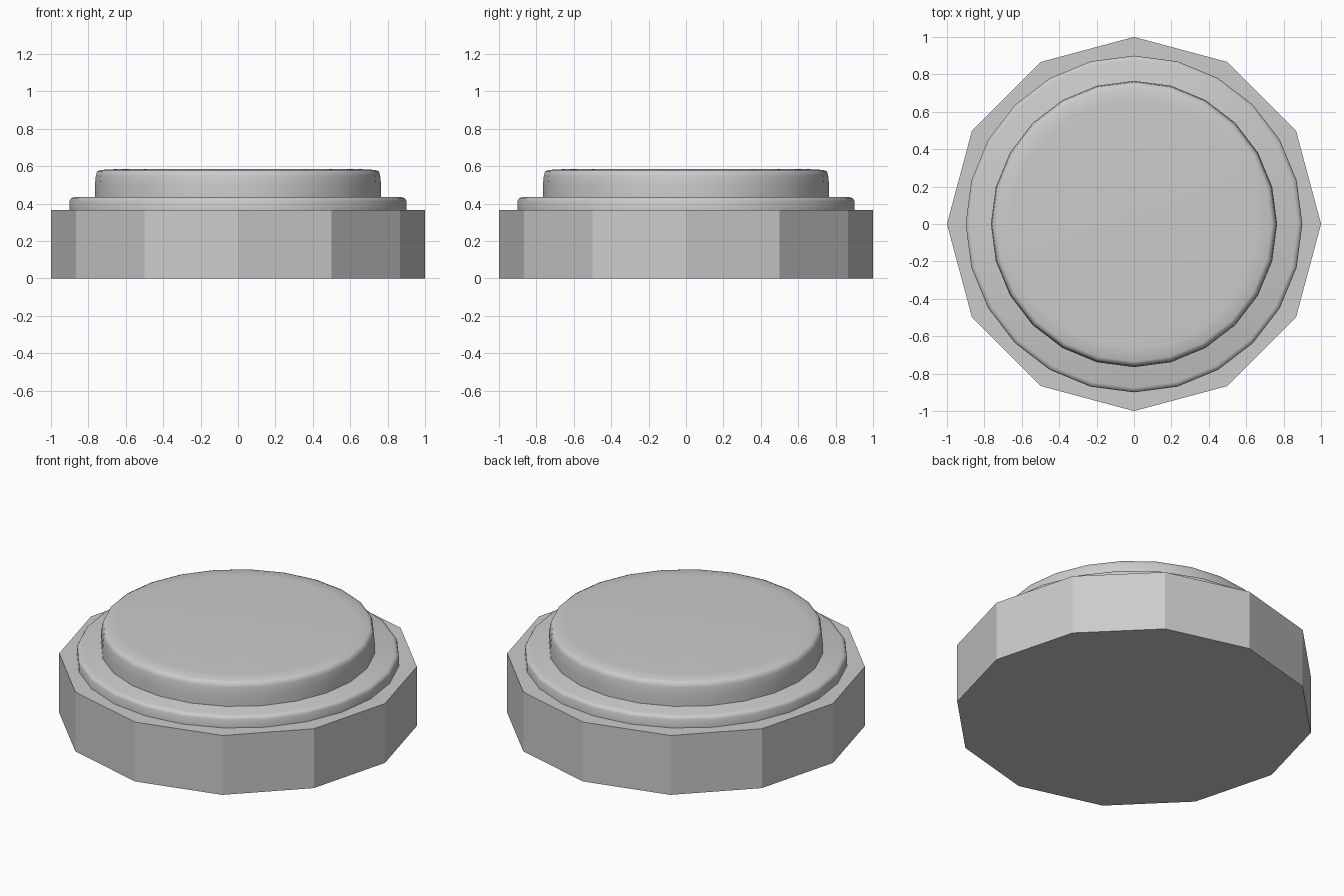
import bpy
import math

if "Cube" in bpy.data.objects:
    bpy.data.objects.remove(bpy.data.objects["Cube"])


def turned(name, profile, sides, smooth):
    """Closed solid of revolution from (radius, height) points, bottom to top."""
    verts, faces = [], []
    for r, z in profile:
        for i in range(sides):
            a = 2 * math.pi * i / sides
            verts.append((r * math.cos(a), r * math.sin(a), z))
    for k in range(len(profile) - 1):
        for i in range(sides):
            j = (i + 1) % sides
            faces.append((k * sides + i, k * sides + j,
                          (k + 1) * sides + j, (k + 1) * sides + i))
    faces.append(tuple(reversed(range(sides))))
    top = (len(profile) - 1) * sides
    faces.append(tuple(range(top, top + sides)))
    mesh = bpy.data.meshes.new(name)
    mesh.from_pydata(verts, [], faces)
    obj = bpy.data.objects.new(name, mesh)
    bpy.context.collection.objects.link(obj)
    if smooth:
        bpy.ops.object.select_all(action='DESELECT')
        obj.select_set(True)
        bpy.context.view_layer.objects.active = obj
        bpy.ops.object.shade_smooth_by_angle(angle=math.radians(60))
    return obj


# Twelve-sided flat-faced base
turned("base", [(1.0, 0.0), (1.0, 0.365)], 12, False)

# Low collar with a softened upper rim
turned("collar", [(0.9, 0.36), (0.9, 0.415), (0.893, 0.428), (0.875, 0.435)], 24, True)

# Raised cap, slightly tapered, with a rounded top edge
turned("cap", [(0.765, 0.43), (0.765, 0.50), (0.76, 0.55),
               (0.753, 0.572), (0.735, 0.58), (0.66, 0.584)], 24, True)
